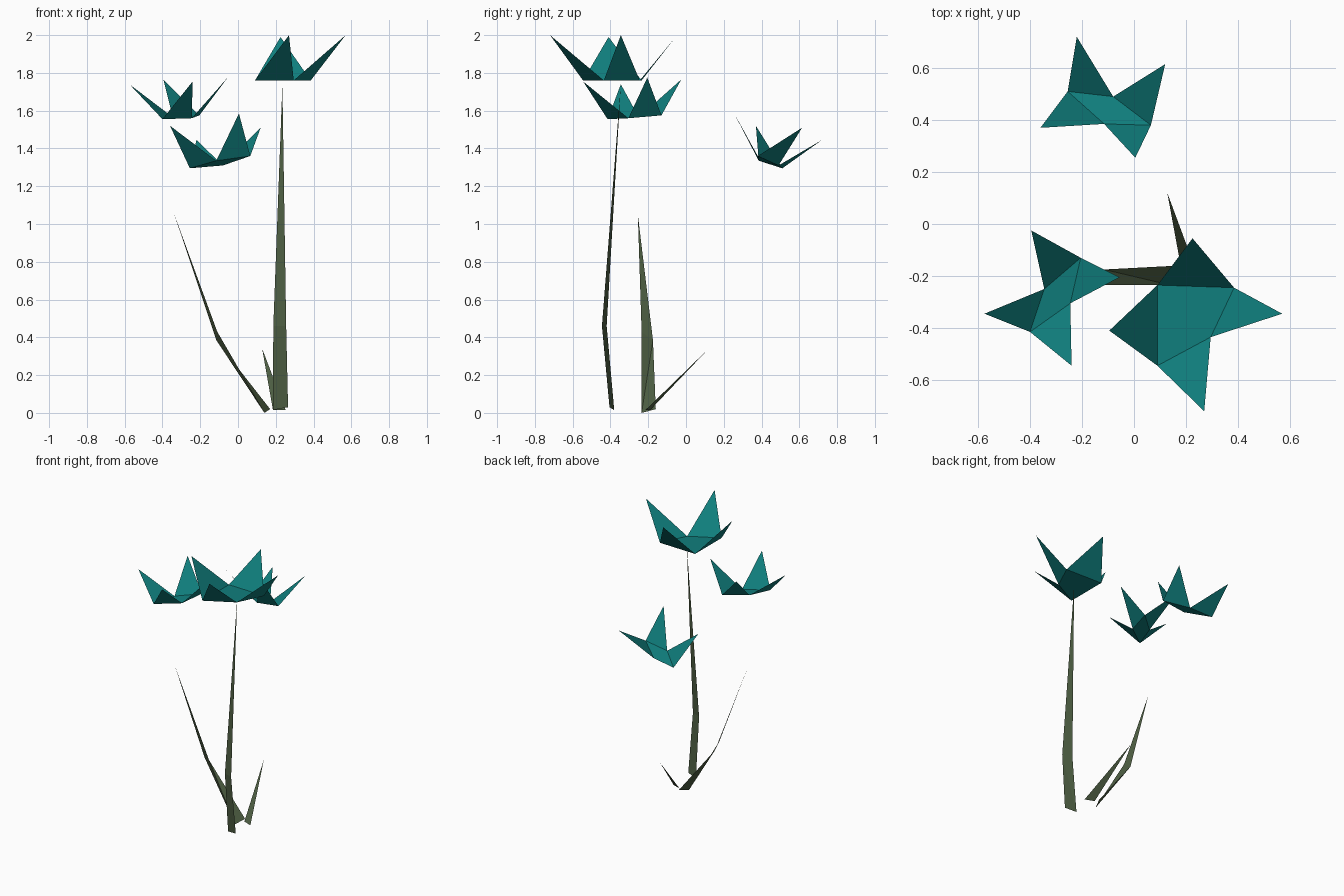
import bpy
import bmesh

cube = bpy.data.objects.get("Cube")
if cube:
    bpy.data.objects.remove(cube, do_unlink=True)


def make_material(name, colour):
    mat = bpy.data.materials.new(name)
    mat.use_nodes = True
    mat.diffuse_color = (*colour, 1)
    mat.node_tree.nodes["Principled BSDF"].inputs["Base Color"].default_value = (*colour, 1)
    return mat


teal = make_material("petal teal", (0.005, 0.21, 0.205))
green = make_material("stem green", (0.075, 0.112, 0.055))


def add_object(name, bm, mat):
    mesh = bpy.data.meshes.new(name)
    bm.to_mesh(mesh)
    bm.free()
    mesh.materials.append(mat)
    obj = bpy.data.objects.new(name, mesh)
    bpy.context.scene.collection.objects.link(obj)
    return obj


def flower(name, corners, tips):
    """Four-cornered flower floor with one pointed petal standing on each edge."""
    bm = bmesh.new()
    floor = [bm.verts.new(p) for p in corners]
    bm.faces.new(floor[::-1])
    for i, tip in enumerate(tips):
        following = floor[(i + 1) % len(floor)]
        bm.faces.new((floor[i], following, bm.verts.new(tip)))
    return add_object(name, bm, teal)


def blade(name, pairs, tip):
    """Flat tapering ribbon through pairs of edge points, ending in a tip."""
    bm = bmesh.new()
    rows = [[bm.verts.new(p) for p in pair] for pair in pairs]
    for (a, b), (c, d) in zip(rows, rows[1:]):
        bm.faces.new((a, b, d))
        bm.faces.new((a, d, c))
    bm.faces.new((*rows[-1], bm.verts.new(tip)))
    return add_object(name, bm, green)


# Large flower on top of the main stem
flower("large_flower",
       [(0.09, -0.235, 1.76), (0.385, -0.245, 1.76), (0.295, -0.435, 1.76), (0.09, -0.545, 1.76)],
       [(0.225, -0.055, 1.99), (0.57, -0.345, 2), (0.27, -0.72, 2), (-0.095, -0.41, 1.99)])

# Middle flower
flower("middle_flower",
       [(-0.345, -0.25, 1.565), (-0.205, -0.13, 1.575), (-0.245, -0.305, 1.56), (-0.4, -0.415, 1.555)],
       [(-0.395, -0.025, 1.765), (-0.055, -0.205, 1.775), (-0.24, -0.545, 1.755), (-0.575, -0.345, 1.74)])

# Low rear flower, tilted backward
flower("rear_flower",
       [(-0.255, 0.51, 1.295), (-0.08, 0.49, 1.31), (0.065, 0.38, 1.36), (-0.115, 0.385, 1.335)],
       [(-0.22, 0.72, 1.445), (0.12, 0.615, 1.51), (0.005, 0.255, 1.585), (-0.36, 0.37, 1.52)])

# Tall main stem with a slight forward bend
blade("main_stem",
      [((0.185, -0.38, 0.015), (0.265, -0.405, 0.03)),
       ((0.187, -0.42, 0.46), (0.255, -0.445, 0.46))],
      (0.235, -0.345, 1.74))

# Long leaf leaning to the side
blade("long_leaf",
      [((0.14, -0.235, 0), (0.17, -0.16, 0.02)),
       ((-0.11, -0.235, 0.43), (-0.115, -0.175, 0.385))],
      (-0.337, -0.255, 1.05))

# Short leaf leaning back
blade("short_leaf",
      [((0.185, -0.19, 0.015), (0.252, -0.215, 0.015))],
      (0.128, 0.12, 0.34))
